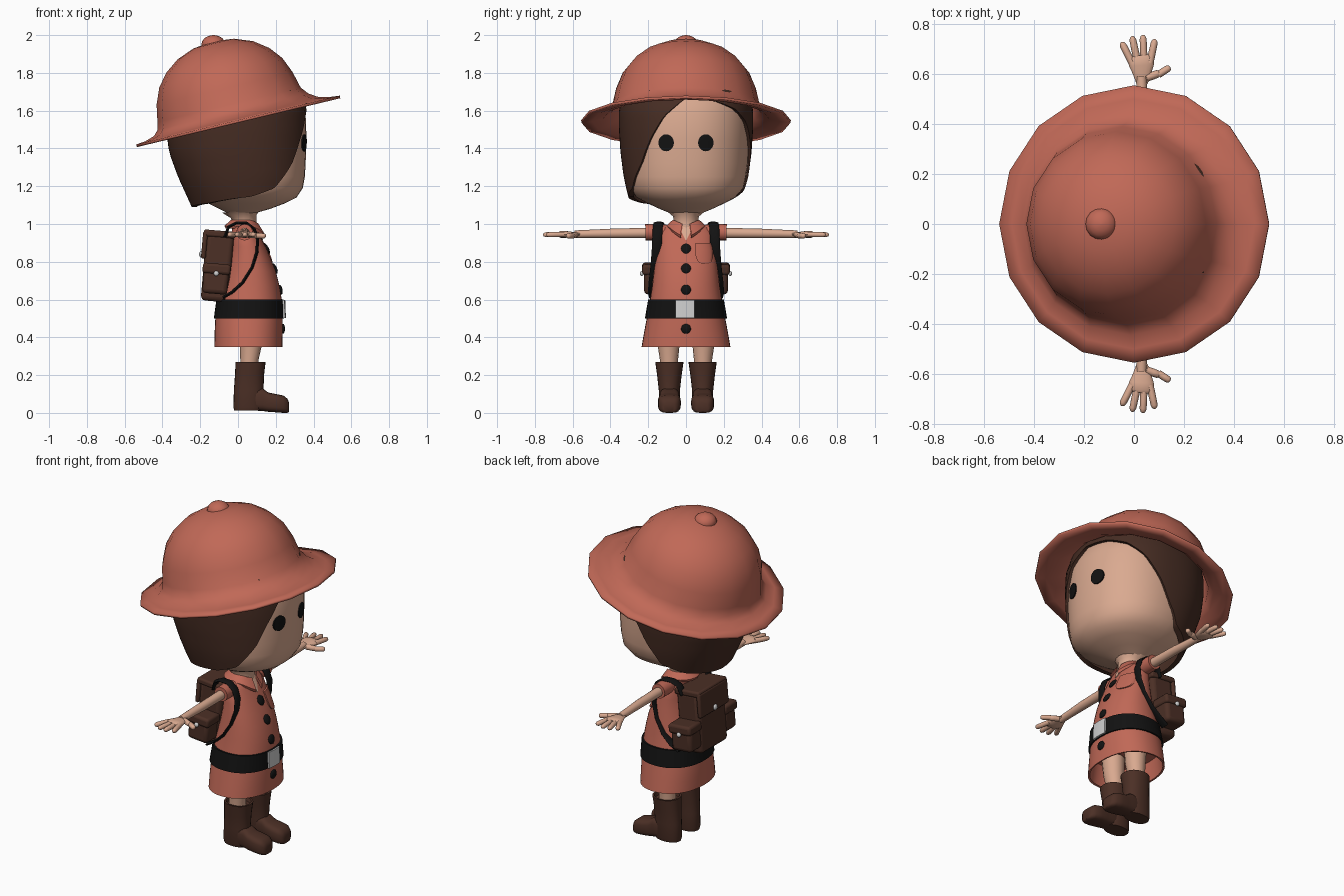
import bpy, bmesh, math
from mathutils import Vector, Matrix

if "Cube" in bpy.data.objects:
    bpy.data.objects.remove(bpy.data.objects["Cube"])

def material(name, rgb):
    m = bpy.data.materials.new(name)
    m.diffuse_color = (*rgb, 1)
    m.use_nodes = True
    m.node_tree.nodes["Principled BSDF"].inputs["Base Color"].default_value = m.diffuse_color
    return m

RED = material("terracotta cloth", (0.53, 0.14, 0.095))
SKIN = material("skin", (0.70, 0.40, 0.28))
HAIR = material("dark brown hair", (0.062, 0.026, 0.017))
LEATHER = material("brown leather", (0.072, 0.029, 0.019))
BLACK = material("black", (0.006, 0.006, 0.006))
SILVER = material("silver", (0.62, 0.62, 0.62))

def build(name, parts, mat, mirror=False, bevel=0, solid=0, angle=50):
    """One object from (rings/faces) parts; mirror copies across y."""
    bm = bmesh.new()
    for sy in ((1, -1) if mirror else (1,)):
        for verts, faces in parts:
            vs = [bm.verts.new((v[0], v[1] * sy, v[2])) for v in verts]
            for f in faces:
                bm.faces.new([vs[i] for i in f])
    bmesh.ops.remove_doubles(bm, verts=bm.verts, dist=1e-5)
    bmesh.ops.recalc_face_normals(bm, faces=bm.faces)
    me = bpy.data.meshes.new(name)
    bm.to_mesh(me)
    bm.free()
    me.shade_smooth()
    me.set_sharp_from_angle(angle=math.radians(angle))
    me.materials.append(mat)
    ob = bpy.data.objects.new(name, me)
    bpy.context.collection.objects.link(ob)
    if solid:
        md = ob.modifiers.new("thickness", 'SOLIDIFY')
        md.thickness, md.offset = solid, -1
    if bevel:
        md = ob.modifiers.new("round", 'BEVEL')
        md.width, md.segments = bevel, 3
    return ob

def loft(rings, cap0=True, cap1=True, closed=True):
    n = len(rings[0])
    verts = [p for r in rings for p in r]
    faces = [(i*n + j, i*n + (j+1) % n, (i+1)*n + (j+1) % n, (i+1)*n + j)
             for i in range(len(rings) - 1) for j in range(n if closed else n - 1)]
    if cap0: faces.append(tuple(range(n)))
    if cap1: faces.append(tuple(range(len(verts) - n, len(verts))))
    return verts, faces

def tube(pts, radii, w=1, h=1, n=16, side=None):
    """Round or flattened tube along a path."""
    pts, rings = [Vector(p) for p in pts], []
    for i, p in enumerate(pts):
        d = (pts[min(i+1, len(pts)-1)] - pts[max(i-1, 0)]).normalized()
        s = Vector(side) if side else d.cross((0, 0, 1) if abs(d.z) < .9 else (1, 0, 0)).normalized()
        u = s.cross(d).normalized()
        rings.append([p + radii[i] * (s * w * math.cos(k*math.tau/n) + u * h * math.sin(k*math.tau/n)) for k in range(n)])
    return loft(rings)

def ball(c, rx, ry, rz):
    return loft([[(c[0] + rx*math.sin(t)*math.cos(k*math.tau/16), c[1] + ry*math.sin(t)*math.sin(k*math.tau/16),
                   c[2] - rz*math.cos(t)) for k in range(16)] for t in [math.pi*(i+.15)/8.3 for i in range(9)]])

def interp(table, z):
    if z <= table[0][0]: return table[0][1:]
    for a, b in zip(table, table[1:]):
        if z <= b[0]:
            t = (z - a[0]) / (b[0] - a[0])
            return [p + (q - p)*t for p, q in zip(a[1:], b[1:])]
    return table[-1][1:]

P = 0.9   # squareness of sections
def surf(table, z, phi, k=1, cy=0):
    xf, xb, yh = interp(table, z)
    pw = lambda v: math.copysign(abs(v)**P, v)
    return ((xf+xb)/2 + (xf-xb)/2*k*pw(math.cos(phi)), cy + yh*k*pw(math.sin(phi)), z)

def ring(table, z, n=40, k=1, cy=0):
    return [surf(table, z, i*math.tau/n, k, cy) for i in range(n)]

def front(table, y, z, off):
    xf, xb, yh = interp(table, z)
    s = min(1, abs(y)/yh)**(1/P)
    return ((xf+xb)/2 + (xf-xb)/2*(1 - s*s)**(P/2) + off, y, z)

def disc(table, y, z, ry, rz, off, dome=0):
    """Thin round plate that follows the front of a lofted surface."""
    n = 20
    rows = [[front(table, y + u*ry*math.cos(k*math.tau/n), z + u*rz*math.sin(k*math.tau/n), o) for k in range(n)]
            for u, o in ((.02, off+dome), (.5, off+dome*.8), (.9, off+dome*.3), (1, off), (1, -.004))]
    return loft(rows, True, False)

def sheet(table, rows, off):
    """Plate from rows (z, y0, y1) laid on the front of a surface."""
    mk = lambda z, a, b, o: [front(table, a + (b-a)*i/6, z, o) for i in range(7)]
    top, low = [mk(*r, off) for r in rows], [mk(*r, -.004) for r in rows]
    return loft([t + l[::-1] for t, l in zip(top, low)])

# Head and neck: rows are z, front x, back x, half width y
head = [(1.05, .08, -.04, .07), (1.06, .10, -.06, .09), (1.08, .17, -.10, .14), (1.11, .25, -.16, .205),
        (1.14, .31, -.21, .26), (1.19, .343, -.25, .305), (1.25, .354, -.285, .318), (1.32, .358, -.31, .328),
        (1.45, .363, -.34, .335), (1.58, .358, -.34, .335), (1.68, .325, -.31, .31), (1.78, .22, -.22, .22)]
build("head", [loft([ring(head, r[0]) for r in head])], SKIN)
build("neck", [tube([(.035, 0, .93), (.035, 0, 1.0), (.03, 0, 1.04), (.025, 0, 1.075)], [.065, .064, .068, .11])], SKIN)
build("eyes", [disc(head, .105, 1.43, .041, .045, .006)], BLACK, mirror=True)

# Hair: shell whose lower edge changes with direction
hair = [(1.09, .32, -.245, .285), (1.15, .345, -.272, .308), (1.25, .366, -.318, .33), (1.38, .374, -.365, .347),
        (1.5, .376, -.38, .355), (1.6, .37, -.378, .355), (1.7, .335, -.35, .335), (1.8, .24, -.27, .25)]
edge = [(-180, 1.09), (-130, 1.11), (-85, 1.145), (-62, 1.19), (-42, 1.32), (-30, 1.45), (-17, 1.57), (0, 1.665),
        (25, 1.65), (45, 1.61), (62, 1.54), (77, 1.42), (90, 1.28), (102, 1.18), (130, 1.125), (180, 1.09)]
N = 96
ang = [-180 + 360*i/N for i in range(N)]
low = [interp(edge, a)[0] for a in ang]
rows = [[surf(hair, z, math.radians(a), .9) for a, z in zip(ang, low)]]
rows += [[surf(hair, z + (1.8 - z)*i/16, math.radians(a)) for a, z in zip(ang, low)] for i in range(17)]
build("hair", [loft(rows, False, True)], HAIR)

# Hat: sixteen-sided tilted crown and brim
tilt = math.radians(13.5)
prof = [(.555, 0), (.50, .006), (.445, .022), (.41, .05), (.39, .09), (.37, .18), (.335, .265), (.28, .333),
        (.205, .388), (.11, .424), (.02, .434)]
rings = []
for r, t in prof:
    sh = -.03*min(1, t/.1)
    rings.append([((r*math.cos(a)+sh)*math.cos(tilt) - t*math.sin(tilt), r*math.sin(a),
                   1.55 + (r*math.cos(a)+sh)*math.sin(tilt) + t*math.cos(tilt))
                  for a in [k*math.tau/16 for k in range(16)]])
build("hat", [loft(rings, False, True)], RED, solid=.014, angle=70)
build("hat_button", [ball((-.13, 0, 1.95), .064, .064, .05)], RED)

# Dress, hollow at the hem
body = [(.35, .235, -.125, .235), (.42, .236, -.124, .223), (.5, .236, -.12, .208), (.6, .232, -.105, .19),
        (.68, .218, -.085, .178), (.75, .2, -.065, .17), (.82, .173, -.05, .161), (.88, .147, -.04, .153),
        (.95, .112, -.035, .145), (.98, .098, -.03, .125), (1.0, .085, -.025, .09)]
build("dress", [loft([ring(body, .47, k=.93), ring(body, .352, k=.95)] + [ring(body, r[0]) for r in body])], RED)

# Belt, buckle, buttons, chest pocket, open neckline
build("belt", [loft([ring(body, z, k=k) for z, k in ((.5, .99), (.5, 1.045), (.55, 1.05), (.6, 1.055), (.6, .99))])], BLACK, angle=40)
build("belt_buckle", [sheet(body, [(z, -.055, .045) for z in (.502, .55, .598)], .018)], SILVER, angle=30)
build("dress_buttons", [disc(body, 0, z, .026, .026, .005, .008) for z in (.87, .765, .652, .445)], BLACK)
build("chest_pocket", [sheet(body, [(.79, .085, .115), (.80, .065, .135), (.825, .052, .143), (.86, .05, .142), (.9, .05, .135)], .009)], RED)
build("neckline", [sheet(body, [(.915, -.002, .002), (.95, -.02, .02), (1.0, -.045, .045)], .004)], SKIN)

# Collar: ring that dips to a V at the front
crows = [[], [], [], []]
for i in range(41):
    a = math.radians(16 + 328*i/40)
    dip = max(0, math.cos(a))**3
    for row, (r, z) in zip(crows, ((.066, 1.005), (.07, 1.022), (.105, .99), (.098, .975))):
        row.append((.033 + r*math.cos(a)*(1 + .12*dip), r*math.sin(a), z - .055*dip*(1 if r > .09 else .4)))
build("collar", [loft(crows + [crows[0]], False, False, closed=False)], RED)

# Sleeves, arms, hands
build("sleeves", [tube([(.035, .09, .955), (.035, .17, .957), (.035, .215, .956)], [.04, .044, .043])], RED, mirror=True)
build("arms", [tube([(.035, .15, .953), (.035, .24, .952), (.035, .4, .95), (.032, .5, .948), (.03, .59, .946)],
                    [.027, .027, .025, .022, .02])], SKIN, mirror=True)
def finger(a, b, r):
    a, b = Vector(a), Vector(b)
    return tube([a, a.lerp(b, .5), a.lerp(b, .85), a.lerp(b, .96), b], [r, r, r*.95, r*.65, r*.15], n=10)
hand = [tube([(.032, .56, .946), (.032, .6, .945), (.03, .635, .945), (.028, .665, .945), (.027, .675, .945)],
             [.022, .036, .05, .05, .035], 1, .36)]
hand += [finger((x0, .645, .945), (x1, y1, .943), .0145)
         for x0, x1, y1 in ((-.008, -.05, .728), (.015, -.008, .752), (.04, .036, .757), (.064, .084, .74))]
hand.append(finger((.05, .585, .943), (.105, .605, .938), .016))
hand.append(finger((.098, .598, .938), (.145, .628, .937), .0145))
build("hands", hand, SKIN, mirror=True)

# Legs and boots
build("legs", [tube([(.06, .09, .2), (.06, .09, .28), (.068, .092, .36), (.07, .095, .46)], [.046, .048, .058, .064])], SKIN, mirror=True)
shaft = [(.012, .13, -.02, .05), (.03, .14, -.024, .056), (.12, .135, -.022, .056), (.2, .138, -.016, .065), (.27, .146, -.013, .075)]
boot = [ring(shaft, r[0], 24, cy=.088) for r in shaft] + [ring(shaft, .27, 24, .86, .088), ring(shaft, .25, 24, .82, .088)]
foot = []
for x, hw, top, bot in ((.03, .04, .10, .02), (.06, .05, .13, .014), (.13, .053, .13, .01), (.16, .056, .108, .006),
                        (.2, .061, .1, .003), (.24, .058, .092, 0), (.262, .045, .075, 0), (.27, .03, .055, .006)):
    pw = lambda v: math.copysign(abs(v)**.6, v)
    foot.append([(x, .088 + hw*pw(math.cos(k*math.tau/24)), (top+bot)/2 + (top-bot)/2*pw(math.sin(k*math.tau/24)))
                 for k in range(24)])
build("boots", [loft(boot), loft(foot)], LEATHER, mirror=True)

# Backpack: leaning boxes with lid and side pockets
lean = Matrix.Translation((-.11, 0, .775)) @ Matrix.Rotation(math.radians(5), 4, 'Y') @ Matrix.Translation((.11, 0, -.775))
def box(x0, x1, y0, y1, z0, z1):
    return loft([[lean @ Vector((x, y, z)) for x, y in ((x0, y0), (x1, y0), (x1, y1), (x0, y1))] for z in (z0, z1)])
build("backpack", [box(-.182, -.035, -.13, .13, .59, .95)], LEATHER, bevel=.025)
build("backpack_lid", [box(-.197, -.03, -.137, .137, .93, .965), box(-.2, -.175, -.137, .137, .81, .955)], LEATHER, bevel=.011)
build("side_pockets", [box(-.178, -.045, .11, .222, .63, .77)], LEATHER, mirror=True, bevel=.022)
build("side_pocket_flaps", [box(-.186, -.038, .11, .232, .735, .79)], LEATHER, mirror=True, bevel=.015)
build("side_pocket_studs", [ball((-.115, .234, .738), .014, .01, .014)], SILVER, mirror=True)
build("lid_stud", [ball((-.196, 0, .84), .01, .017, .017)], SILVER)

# Shoulder straps
build("shoulder_straps", [tube([(-.07, .125, .93), (-.05, .135, .985), (-.01, .142, 1.005), (.045, .147, 1.005), (.085, .15, .975),
                                (.104, .153, .92), (.1, .156, .85), (.075, .163, .77), (.025, .172, .69), (-.03, .176, .64), (-.08, .17, .61)],
                               [1]*11, .026, .008, 12, (0, 1, 0))], BLACK, mirror=True)
